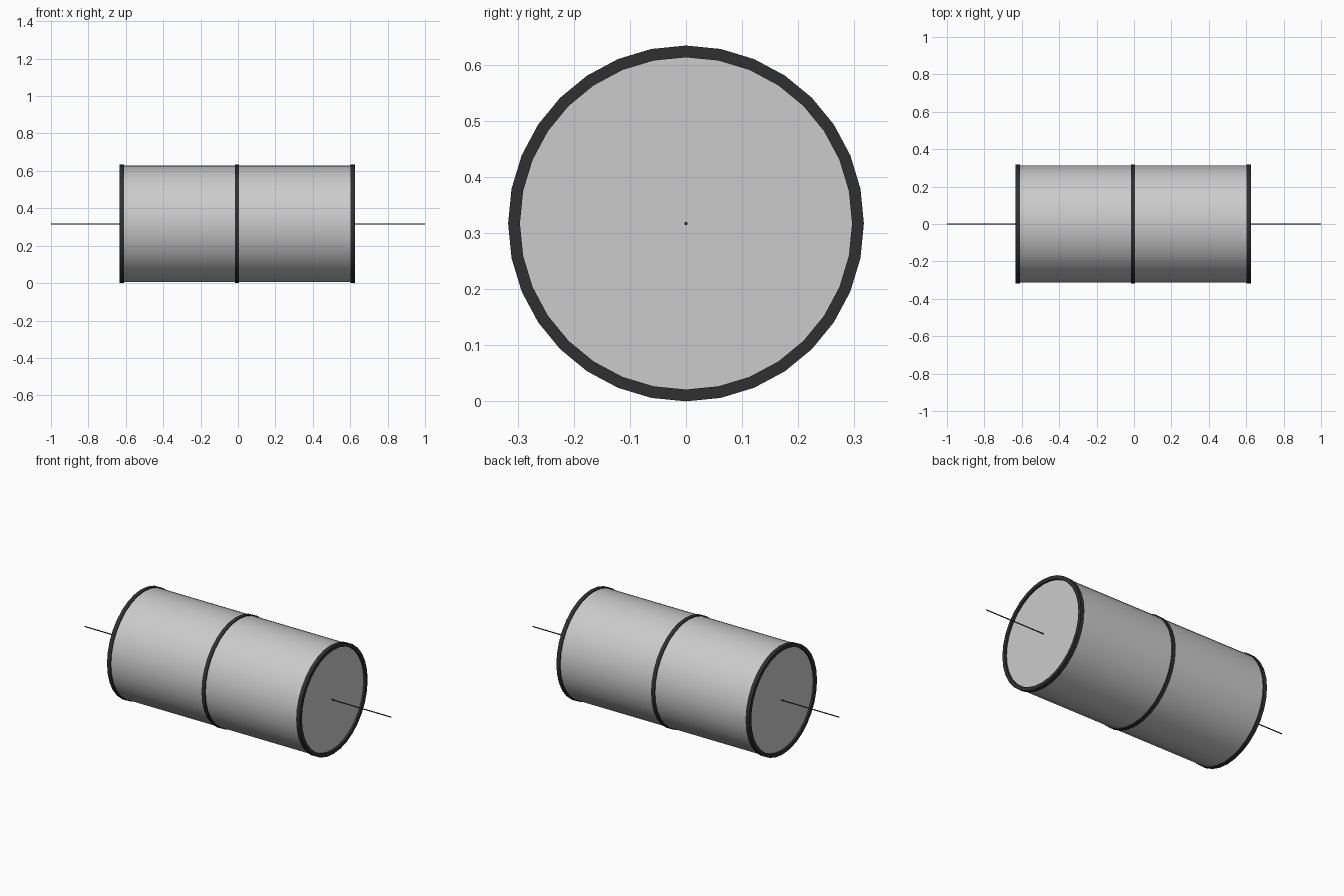
import bpy, bmesh
from math import cos, sin, pi

if "Cube" in bpy.data.objects:
    bpy.data.objects.remove(bpy.data.objects["Cube"])

CENTRE_Z = 0.317
SIDES = 32

dark = bpy.data.materials.new("dark_trim")
dark.diffuse_color = (0.03, 0.03, 0.03, 1)
dark.use_nodes = True
dark.node_tree.nodes["Principled BSDF"].inputs["Base Color"].default_value = dark.diffuse_color


def lathe(name, profile, closed, sides=SIDES, material=None):
    """Spin (x, radius) points round the long axis; open profiles get end caps."""
    bm = bmesh.new()
    loops = [[bm.verts.new((x, r * sin(2 * pi * i / sides), CENTRE_Z + r * cos(2 * pi * i / sides)))
              for i in range(sides)] for x, r in profile]
    pairs = list(zip(loops, loops[1:]))
    if closed:
        pairs.append((loops[-1], loops[0]))
    else:
        bm.faces.new(loops[0])
        bm.faces.new(loops[-1])
    for a, b in pairs:
        for i in range(sides):
            j = (i + 1) % sides
            bm.faces.new((a[i], a[j], b[j], b[i]))
    bmesh.ops.recalc_face_normals(bm, faces=bm.faces)
    mesh = bpy.data.meshes.new(name)
    bm.to_mesh(mesh)
    bm.free()
    obj = bpy.data.objects.new(name, mesh)
    bpy.context.collection.objects.link(obj)
    if material:
        mesh.materials.append(material)
    bpy.ops.object.select_all(action='DESELECT')
    obj.select_set(True)
    bpy.context.view_layer.objects.active = obj
    bpy.ops.object.shade_smooth_by_angle()
    return obj


# Main drum
lathe("drum", [(-0.622, 0.312), (0.613, 0.312)], False)

# Two end bands and one middle band
for name, x in (("left_band", -0.622), ("middle_band", -0.005), ("right_band", 0.613)):
    w = 0.0115
    lathe(name, [(x - w, 0.296), (x - w, 0.317), (x + w, 0.317), (x + w, 0.296)], True, material=dark)

# Thin axle wire through the middle
lathe("axle", [(-1, 0.003), (1, 0.003)], False, sides=12, material=dark)
